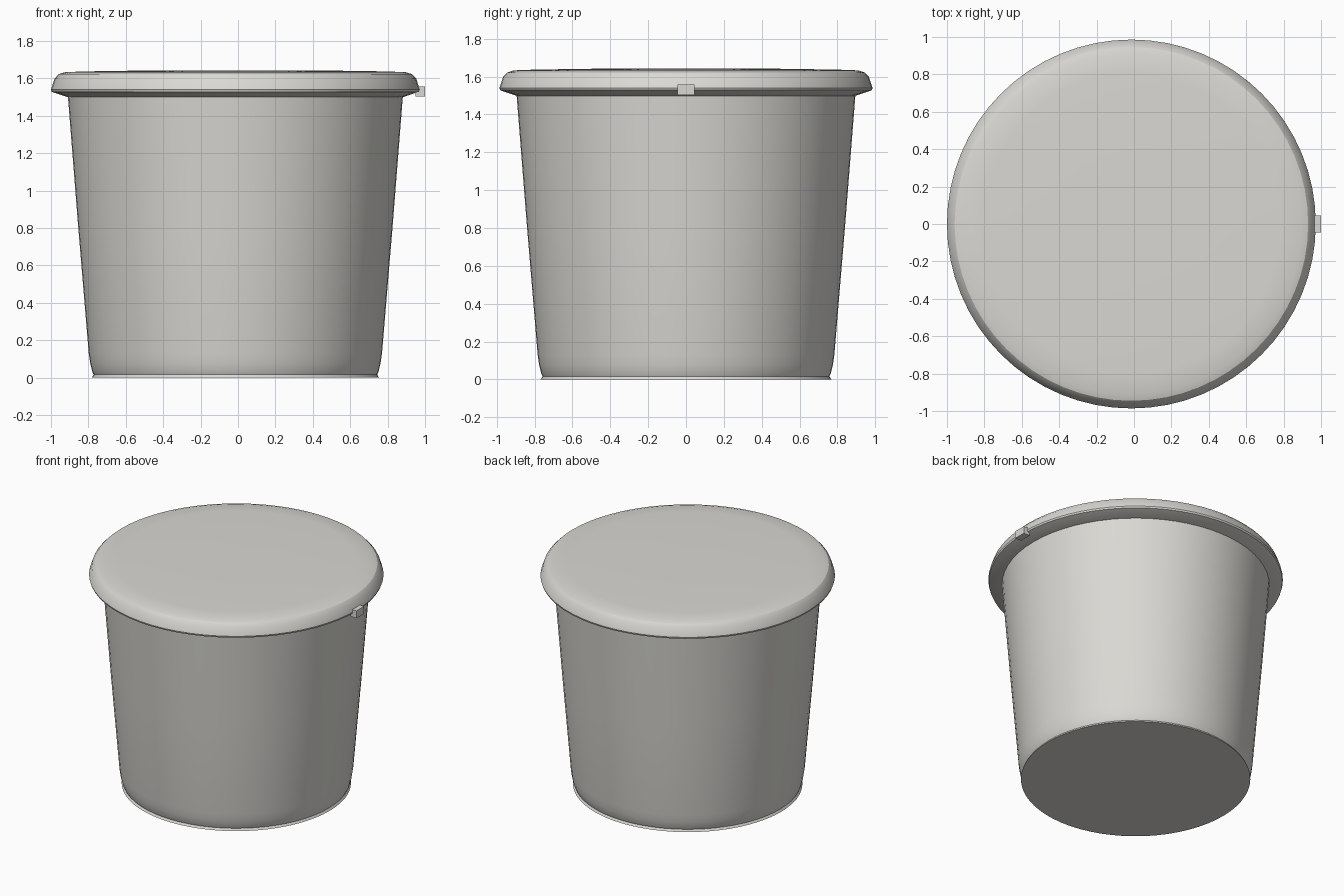
import bpy, bmesh, math

if "Cube" in bpy.data.objects:
    bpy.data.objects.remove(bpy.data.objects["Cube"])

CX = -0.014   # tub axis, offset so the tab fits in the overall width
SEG = 64


def material(name, rgb):
    m = bpy.data.materials.new(name)
    m.diffuse_color = (*rgb, 1)
    m.use_nodes = True
    m.node_tree.nodes["Principled BSDF"].inputs["Base Color"].default_value = m.diffuse_color
    return m


grey = material("warm light grey", (0.70, 0.69, 0.655))


def lathe(name, profile):
    """Revolve (radius, z) points, from bottom to top, with closed ends."""
    bm = bmesh.new()
    rings = []
    for r, z in profile:
        rings.append([bm.verts.new((CX + r * math.cos(2 * math.pi * i / SEG),
                                    r * math.sin(2 * math.pi * i / SEG), z))
                      for i in range(SEG)])
    for a, b in zip(rings, rings[1:]):
        for i in range(SEG):
            j = (i + 1) % SEG
            bm.faces.new((a[i], a[j], b[j], b[i]))
    bm.faces.new(rings[0][::-1])
    bm.faces.new(rings[-1])
    return finish(name, bm)


def finish(name, bm):
    bmesh.ops.recalc_face_normals(bm, faces=bm.faces)
    me = bpy.data.meshes.new(name)
    bm.to_mesh(me)
    bm.free()
    me.materials.append(grey)
    ob = bpy.data.objects.new(name, me)
    bpy.context.collection.objects.link(ob)
    bpy.ops.object.select_all(action='DESELECT')
    ob.select_set(True)
    bpy.context.view_layer.objects.active = ob
    bpy.ops.object.shade_smooth_by_angle(angle=math.radians(30))
    return ob


# Tapered tub with a thin foot rim
lathe("tub", [(0.768, 0), (0.758, 0.016), (0.765, 0.03), (0.776, 0.075),
              (0.784, 0.13), (0.84, 0.80), (0.896, 1.51)])

# Overhanging lid with rounded shoulder and barely domed top
lathe("lid", [(0.89, 1.497), (0.982, 1.528), (0.986, 1.54), (0.967, 1.598),
              (0.945, 1.622), (0.91, 1.633), (0.80, 1.637), (0.40, 1.643)])

# Small pull tab on the right
bm = bmesh.new()
bmesh.ops.create_cube(bm, size=1)
for v in bm.verts:
    v.co = (0.975 + v.co.x * 0.05, v.co.y * 0.09, 1.53 + v.co.z * 0.054)
finish("pull_tab", bm)
